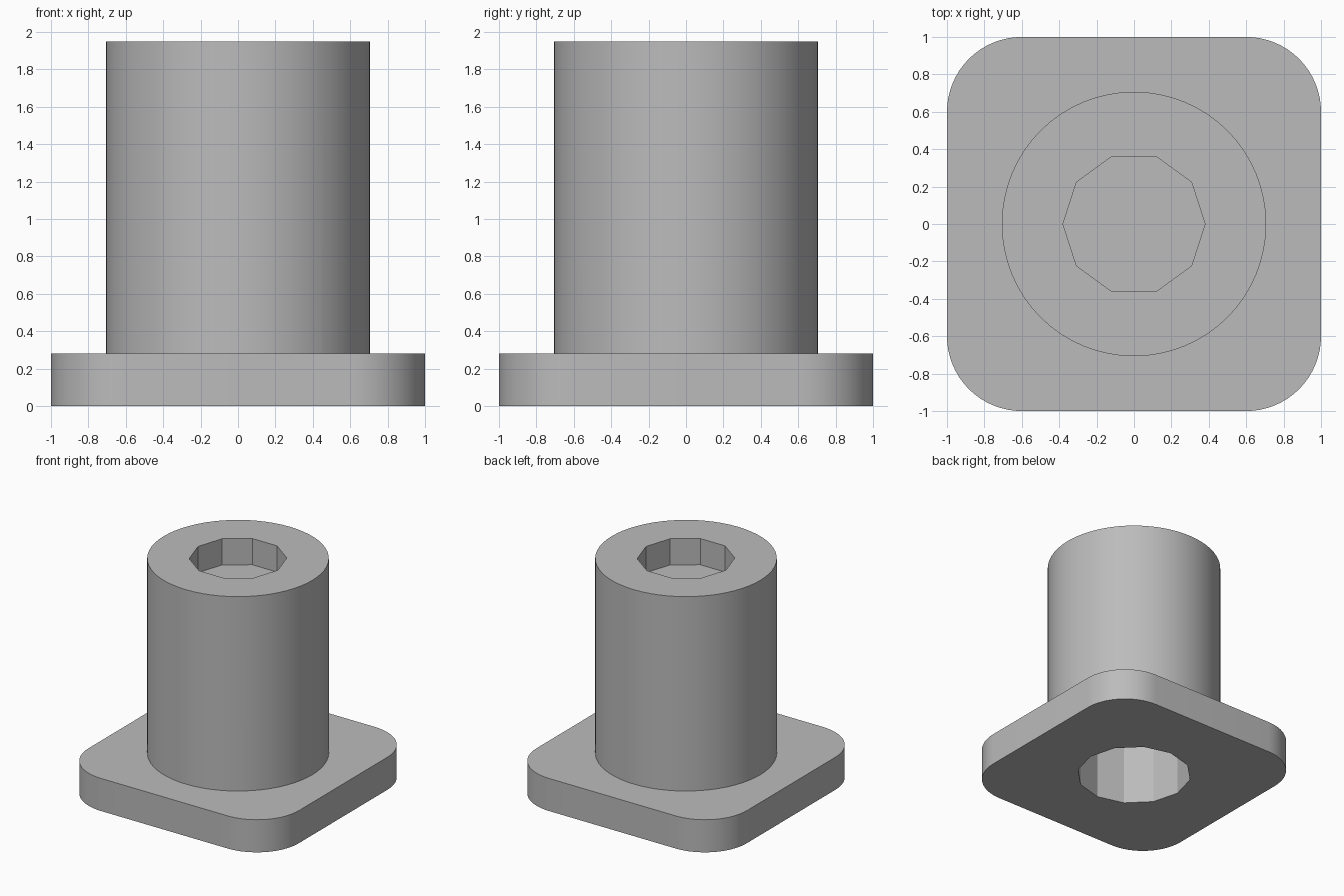
import bpy, bmesh, math

if "Cube" in bpy.data.objects:
    bpy.data.objects.remove(bpy.data.objects["Cube"], do_unlink=True)

GREY = (0.5, 0.5, 0.5, 1.0)
mat = bpy.data.materials.new("plain grey")
mat.use_nodes = True
mat.diffuse_color = GREY
mat.node_tree.nodes["Principled BSDF"].inputs["Base Color"].default_value = GREY


def prism(name, sides, radius, bottom, top):
    """Upright prism with a vertex on +x."""
    bpy.ops.mesh.primitive_cylinder_add(vertices=sides, radius=radius, depth=top - bottom)
    obj = bpy.context.object
    obj.name = name
    # primitive starts with a vertex on +y
    for v in obj.data.vertices:
        x, y = v.co.x, v.co.y
        v.co = (y, -x, v.co.z + (top + bottom) / 2)
    return obj


def rounded_plate(name, half, height, corner):
    """Square plate with rounded upright corners."""
    bm = bmesh.new()
    bmesh.ops.create_cube(bm, size=1)
    for v in bm.verts:
        v.co = (v.co.x * half * 2, v.co.y * half * 2, (v.co.z + 0.5) * height)
    upright = [e for e in bm.edges
               if abs(e.verts[0].co.z - e.verts[1].co.z) > height / 2]
    bmesh.ops.bevel(bm, geom=upright, offset=corner, offset_type='OFFSET',
                    segments=16, profile=0.5, affect='EDGES')
    mesh = bpy.data.meshes.new(name)
    bm.to_mesh(mesh)
    bm.free()
    obj = bpy.data.objects.new(name, mesh)
    bpy.context.collection.objects.link(obj)
    return obj


def combine(body, other, operation):
    """Apply a boolean and drop the second solid."""
    mod = body.modifiers.new(operation.lower(), 'BOOLEAN')
    mod.operation = operation
    mod.solver = 'EXACT'
    mod.object = other
    bpy.ops.object.select_all(action='DESELECT')
    body.select_set(True)
    bpy.context.view_layer.objects.active = body
    bpy.ops.object.modifier_apply(modifier=mod.name)
    bpy.data.objects.remove(other, do_unlink=True)


# Base plate and column joined into one solid
body = rounded_plate("flanged_column", 1.0, 0.28, 0.4)
combine(body, prism("column", 64, 0.707, 0.1, 1.95), 'UNION')

# Ten-sided socket in the top, twelve-sided bore from below
combine(body, prism("top_socket", 10, 0.38, 1.725, 2.2), 'DIFFERENCE')
combine(body, prism("bottom_bore", 12, 0.465, -0.2, 1.45), 'DIFFERENCE')

body.data.materials.clear()
body.data.materials.append(mat)
for p in body.data.polygons:
    p.material_index = 0
bpy.ops.object.shade_smooth_by_angle(angle=math.radians(25))
